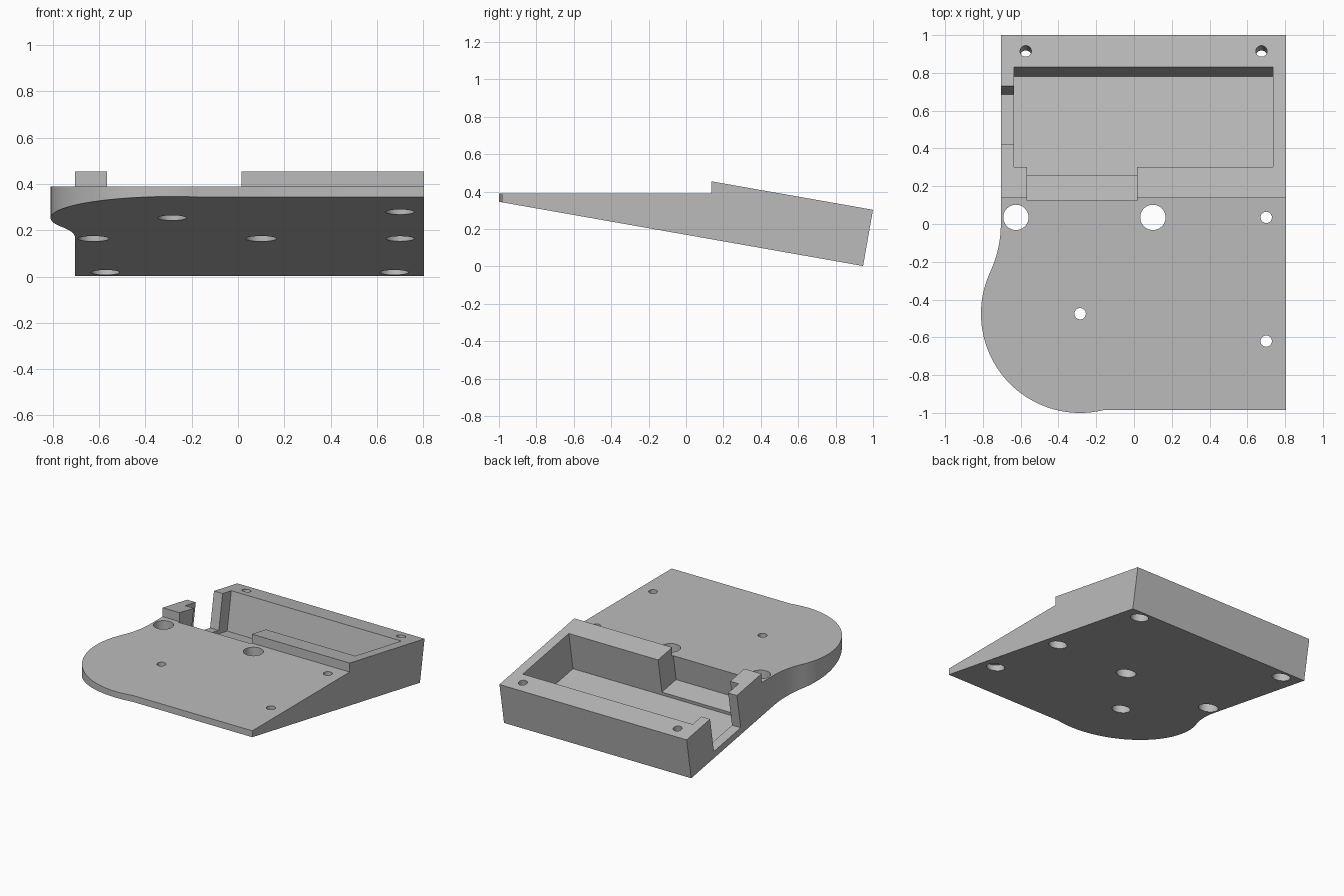
import bpy, bmesh, math
from mathutils import Matrix, Vector

cube = bpy.data.objects.get("Cube")
if cube:
    bpy.data.objects.remove(cube, do_unlink=True)

TILT = math.radians(10)
# frame of the sloped rear deck: y runs back along the deck, z is its normal
DECK = Matrix.Translation((0, 0.137, 0.455)) @ Matrix.Rotation(-TILT, 4, 'X')
LEN, THICK = 0.876, 0.305

grey = bpy.data.materials.new("plain grey")
grey.use_nodes = True
grey.diffuse_color = (0.5, 0.5, 0.5, 1)
grey.node_tree.nodes["Principled BSDF"].inputs["Base Color"].default_value = (0.5, 0.5, 0.5, 1)


def make(name, bm, matrix=Matrix()):
    bmesh.ops.transform(bm, matrix=matrix, verts=bm.verts)
    bmesh.ops.recalc_face_normals(bm, faces=bm.faces)
    mesh = bpy.data.meshes.new(name)
    bm.to_mesh(mesh)
    bm.free()
    ob = bpy.data.objects.new(name, mesh)
    bpy.context.collection.objects.link(ob)
    mesh.materials.append(grey)
    return ob


def prism(name, points, offset):
    bm = bmesh.new()
    face = bm.faces.new([bm.verts.new(p) for p in points])
    out = bmesh.ops.extrude_face_region(bm, geom=[face])
    moved = [v for v in out["geom"] if isinstance(v, bmesh.types.BMVert)]
    bmesh.ops.translate(bm, vec=offset, verts=moved)
    return make(name, bm)


def box(name, x0, x1, y0, y1, z0, z1):
    bm = bmesh.new()
    bmesh.ops.create_cube(bm, size=1)
    m = Matrix.Translation(((x0 + x1) / 2, (y0 + y1) / 2, (z0 + z1) / 2))
    return make(name, bm, DECK @ m @ Matrix.Diagonal((x1 - x0, y1 - y0, z1 - z0, 1)))


def bore(name, x, y, r, z0, z1, frame=Matrix()):
    bm = bmesh.new()
    bmesh.ops.create_cone(bm, cap_ends=True, segments=48, radius1=r, radius2=r, depth=z1 - z0)
    return make(name, bm, frame @ Matrix.Translation((x, y, (z0 + z1) / 2)))


def arc(cx, cy, r, a0, a1, n):
    return [(cx + r * math.cos(a0 + (a1 - a0) * i / n),
             cy + r * math.sin(a0 + (a1 - a0) * i / n), -0.5) for i in range(n + 1)]


def apply_boolean(target, cutter, operation):
    mod = target.modifiers.new("cut", 'BOOLEAN')
    mod.object, mod.operation, mod.solver = cutter, operation, 'EXACT'
    dg = bpy.context.evaluated_depsgraph_get()
    target.data = bpy.data.meshes.new_from_object(target.evaluated_get(dg))
    target.modifiers.clear()
    bpy.data.objects.remove(cutter, do_unlink=True)


# wedge body from its side profile
top_back = DECK @ Vector((0, LEN, 0))
low_back = DECK @ Vector((0, LEN, -THICK))
toe = low_back.z + (low_back.y + 1.1) * math.tan(TILT)
side = [(-1.1, toe), (-1.1, 0.39), (0.137, 0.39), (0.137, 0.455),
        (top_back.y, top_back.z), (low_back.y, low_back.z)]
body = prism("wedge_base", [(-1, y, z) for y, z in side], (2, 0, 0))

# plan outline with the round lobe blended into the straight side
cx, cy, R, fillet, edge = -0.285, -0.475, 0.525, 0.6, -0.705
join = math.atan2(-cy, edge - fillet - cx)
front = math.asin((-0.985 - cy) / R)
outline = [(0.805, -0.985, -0.5), (0.805, 1.2, -0.5), (edge, 1.2, -0.5)]
outline += arc(edge - fillet, 0, fillet, 0, join - math.pi, 16)
outline += arc(cx, cy, R, join, 2 * math.pi + front, 64)[1:]
apply_boolean(body, prism("outline", outline, (0, 0, 2)), 'INTERSECT')

# deep pocket, front notch and side slot in the sloped deck
for cutter in (box("pocket", -0.635, 0.735, 0.166, 0.704, -0.28, 0.2),
               box("notch", -0.567, 0.015, 0, 0.3, -0.256, 0.2),
               box("side_slot", -0.9, -0.5, 0.288, 0.602, -0.256, 0.2)):
    apply_boolean(body, cutter, 'DIFFERENCE')

# wide through holes
for x in (-0.625, 0.1):
    apply_boolean(body, bore("wide_hole", x, 0.035, 0.067, -0.5, 1), 'DIFFERENCE')

# screw holes, each with a wide bore from below
for x, y in ((0.7, 0.035), (cx, cy), (0.7, -0.62)):
    apply_boolean(body, bore("screw_hole", x, y, 0.03, -0.5, 1), 'DIFFERENCE')
    apply_boolean(body, bore("screw_recess", x, y, 0.062, -0.5, 0.33), 'DIFFERENCE')
for x in (-0.573, 0.675):
    apply_boolean(body, bore("rear_hole", x, 0.79, 0.03, -0.6, 0.3, DECK), 'DIFFERENCE')
    apply_boolean(body, bore("rear_recess", x, 0.79, 0.062, -0.6, -0.15, DECK), 'DIFFERENCE')

# smooth the curved walls, keep the edges crisp
bpy.ops.object.select_all(action='DESELECT')
body.select_set(True)
bpy.context.view_layer.objects.active = body
bpy.ops.object.shade_smooth_by_angle(angle=math.radians(30))
